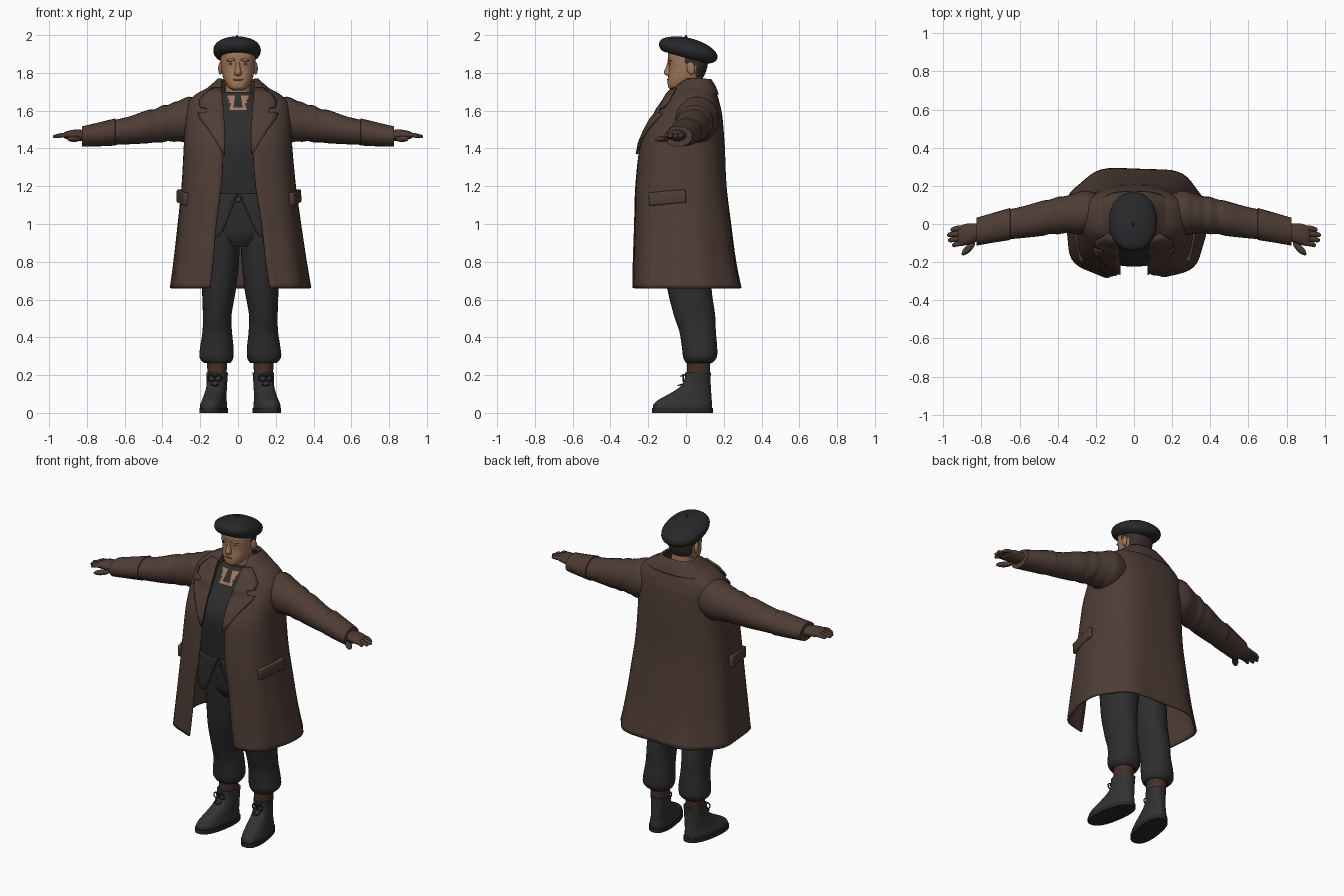
import bpy, bmesh, math
from mathutils import Vector, Matrix


def mat(name, r, g, b):
    m = bpy.data.materials.new(name)
    m.diffuse_color = (r, g, b, 1)
    return m


COAT = mat("brown wool", 0.078, 0.046, 0.036)
DARK = mat("charcoal cloth", 0.027, 0.027, 0.028)
BERET = mat("black felt", 0.020, 0.021, 0.022)
BOOT = mat("boot leather", 0.032, 0.032, 0.033)
SKIN = mat("skin", 0.36, 0.19, 0.105)
HAIR = mat("dark hair", 0.04, 0.028, 0.022)
GLOVE = mat("brown leather", 0.075, 0.043, 0.033)
SOCK = mat("red brown sock", 0.065, 0.028, 0.02)
LIP = mat("lip", 0.24, 0.11, 0.065)
P = 2.7  # squareness of clothed cross-sections


def sp(v, e):
    return math.copysign(abs(v) ** e, v)


def smooth(rows, k=4):
    """Catmull-Rom interpolation between rows of numbers."""
    out = []
    for i in range(len(rows) - 1):
        a, b, c, d = (rows[max(0, i - 1)], rows[i], rows[i + 1], rows[min(len(rows) - 1, i + 2)])
        for j in range(k):
            t = j / k
            out.append([0.5 * (2 * q + (r - p) * t + (2 * p - 5 * q + 4 * r - s) * t * t
                        + (3 * q - p - 3 * r + s) * t ** 3) for p, q, r, s in zip(a, b, c, d)])
    return out + [list(rows[-1])]


def make(name, bm, mats, thick=0, angle=50):
    bmesh.ops.recalc_face_normals(bm, faces=bm.faces)
    me = bpy.data.meshes.new(name)
    bm.to_mesh(me)
    bm.free()
    ob = bpy.data.objects.new(name, me)
    bpy.context.collection.objects.link(ob)
    for m in mats if isinstance(mats, list) else [mats]:
        me.materials.append(m)
    if thick:
        mod = ob.modifiers.new("thickness", 'SOLIDIFY')
        mod.thickness, mod.offset = thick, 0
    bpy.context.view_layer.objects.active = ob
    bpy.ops.object.select_all(action='DESELECT')
    ob.select_set(True)
    bpy.ops.object.shade_smooth_by_angle(angle=math.radians(angle))
    return ob


def loft(name, rings, mats, closed=True, thick=0, rule=None):
    bm = bmesh.new()
    vs = [[bm.verts.new(p) for p in r] for r in rings]
    n = len(vs[0])
    for a, b in zip(vs, vs[1:]):
        for i in range(n if closed else n - 1):
            j = (i + 1) % n
            bm.faces.new((a[i], a[j], b[j], b[i]))
    if closed:
        bm.faces.new(vs[0])
        bm.faces.new(vs[-1])
    if rule:
        for f in bm.faces:
            f.material_index = rule(f.calc_center_median())
    return make(name, bm, mats, thick)


def column(name, rows, mats, s=1, p=2.2, n=32, k=4, rule=None, dx=0.0, turn=0):
    """Upright closed form; row = z, centre x, half width, front y, back y."""
    rings = []
    for z, cx, w, yf, yb in smooth(rows, k):
        ring = []
        for i in range(n):
            t = 2 * math.pi * i / n
            y = (yf + yb) / 2 + (yb - yf) / 2 * sp(math.sin(t), 2 / p)
            x = cx + w * sp(math.cos(t), 2 / p) - turn * (y - 0.06)
            ring.append((s * x + dx, y, z))
        rings.append(ring)
    return loft(name, rings, mats, rule=rule)


def shell(name, rows, m, thick, n=56, wave=0.0):
    """Garment open at the front; row = z, half width, front y, back y, opening."""
    rings = []
    for z, w, yf, yb, xo in smooth(rows):
        a = math.acos(min(1, (xo / w) ** (P / 2)))
        f = max(0, (1.4 - z) / 0.7)
        ring = []
        for i in range(n + 1):
            t = -a + (math.pi + 2 * a) * i / n
            g = 1 + wave * f * math.sin(7 * t + 0.6)
            ring.append((0.01 * f + w * g * sp(math.cos(t), 2 / P),
                         (yf + yb) / 2 + (yb - yf) / 2 * g * sp(math.sin(t), 2 / P), z))
        rings.append(ring)
    return loft(name, rings, m, False, thick)


def tube(name, rows, m, s=1, n=24, k=3):
    """Sideways form along x; row = x, centre y, centre z, half depth, half height."""
    return loft(name, [[(s * x, cy + a * math.cos(2 * math.pi * i / n), cz + b * math.sin(2 * math.pi * i / n))
                        for i in range(n)] for x, cy, cz, a, b in smooth(rows, k)], m)


def ball(name, loc, size, m, rot=(0, 0, 0)):
    bm = bmesh.new()
    bmesh.ops.create_uvsphere(bm, u_segments=20, v_segments=12, radius=1)
    ob = make(name, bm, m)
    ob.location, ob.scale, ob.rotation_euler = loc, size, rot
    return ob


# Long open coat and its standing collar
coat_rows = [(0.66, .365, -.29, .29, .16), (0.8, .345, -.285, .262, .14), (1.0, .32, -.275, .235, .12),
             (1.2, .297, -.265, .21, .09), (1.4, .282, -.243, .20, .078), (1.5, .277, -.205, .193, .078),
             (1.58, .272, -.155, .185, .08), (1.64, .26, -.112, .172, .085), (1.685, .215, -.085, .158, .087),
             (1.72, .15, -.055, .14, .09), (1.75, .11, -.02, .125, .088)]
shell("coat", coat_rows, COAT, 0.012, wave=0.022)
shell("coat_collar", [(1.685, .2, -.098, .168, .09), (1.73, .142, -.055, .15, .088),
                      (1.765, .104, -.01, .128, .084)], COAT, 0.012)
fine = smooth(coat_rows, 8)


def coat_y(x, z):
    z0, w, yf, yb, _ = min(fine, key=lambda r: abs(r[0] - z))
    return (yf + yb) / 2 - (yb - yf) / 2 * max(0, 1 - (abs(x) / w) ** P) ** (1 / P)


# Jacket body with open neck, and its cutaway tails
column("jacket", [(1.13, 0, .2, -.195, .14), (1.3, 0, .22, -.215, .15), (1.42, 0, .22, -.222, .16),
                  (1.5, 0, .21, -.196, .16), (1.58, 0, .19, -.145, .15), (1.65, 0, .125, -.098, .12),
                  (1.70, 0, .085, -.062, .1)], [DARK, SKIN], p=2.5, n=64, k=6,
       rule=lambda c: int(c.y < 0 and 1.61 < c.z < 1.675 and .012 < abs(c.x) < .055 - (1.675 - c.z) * .3))
shell("jacket_tails", [(0.93, .2, -.2, .15, .12), (0.95, .205, -.203, .15, .095), (1.0, .208, -.205, .15, .07),
                       (1.08, .206, -.203, .145, .035), (1.16, .205, -.2, .143, .004)], DARK, 0.012)
ball("belt_buckle", (0, -.187, 1.13), (.018, .01, .015), GLOVE)

# Trouser seat
column("trouser_seat", [(0.88, .008, .12, -.11, .12), (0.93, .006, .185, -.14, .14), (1.0, .005, .195, -.155, .14),
                        (1.17, 0, .19, -.17, .13)], DARK)

for s, side in ((1, "left"), (-1, "right")):
    # Trouser legs, socks and boots
    D = 0.012
    column(side + "_trouser_leg", [(0.275, .122, .06, .01, .13), (0.265, .122, .07, .0, .138),
                                   (0.295, .126, .09, -.015, .163), (0.35, .124, .088, -.022, .165),
                                   (0.43, .122, .078, -.035, .158), (0.52, .122, .076, -.065, .154),
                                   (0.66, .112, .09, -.1, .135), (0.82, .102, .096, -.125, .135),
                                   (0.97, .098, .097, -.14, .13)], DARK, s, dx=D)
    column(side + "_sock", [(0.19, .123, .05, .005, .125), (0.29, .123, .054, .005, .13)], SOCK, s, dx=D)
    column(side + "_boot", [(0.022, .13, .066, -.175, .138), (0.045, .13, .066, -.172, .138),
                            (0.07, .128, .06, -.145, .136), (0.1, .126, .056, -.09, .134),
                            (0.135, .124, .053, -.035, .132), (0.17, .123, .053, -.01, .13),
                            (0.215, .123, .056, -.004, .132)], BOOT, s, p=2.3, dx=D, turn=.14)
    column(side + "_boot_sole", [(0, .13, .07, -.18, .143), (0.025, .13, .07, -.18, .143)],
           BERET, s, p=2.4, k=1, dx=D, turn=.14)
    for j, (ox, oz, r) in enumerate([(-.018, .185, .5), (.018, .185, -.5), (0, .15, 0), (0, .2, 0)]):
        bpy.ops.mesh.primitive_torus_add(major_radius=.018, minor_radius=.004, major_segments=14, minor_segments=6,
                                         location=(s * .135 + D + ox, -.01 - (.2 - oz) * .3, oz),
                                         rotation=(math.pi / 2 if j < 2 else .3, r, 0))
        lace = bpy.context.object
        lace.name = side + "_boot_lace"
        lace.data.materials.append(BERET)

    # Sleeve with folds, and the turned cuff
    tube(side + "_sleeve", [(.19, .06, 1.555, .10, .105), (.26, .06, 1.552, .115, .122), (.31, .055, 1.545, .108, .108),
                            (.34, .052, 1.54, .1, .105), (.37, .048, 1.535, .097, .096), (.40, .044, 1.53, .098, .098),
                            (.44, .038, 1.52, .09, .088), (.48, .03, 1.515, .092, .088), (.58, .01, 1.495, .083, .073),
                            (.68, -.005, 1.482, .077, .064)], COAT, s)
    tube(side + "_cuff", [(.645, .0, 1.487, .07, .055), (.65, .0, 1.487, .084, .072), (.74, -.02, 1.474, .078, .063),
                          (.825, -.04, 1.463, .073, .054), (.826, -.04, 1.464, .05, .036)], COAT, s, k=1)
    # Gloved hand
    tube(side + "_palm", [(.8, -.04, 1.465, .042, .028), (.84, -.047, 1.47, .05, .03), (.88, -.055, 1.472, .056, .026),
                          (.915, -.062, 1.47, .05, .018), (.925, -.062, 1.47, .03, .008)], GLOVE, s)
    for j, (y, tip) in enumerate([(-.02, .963), (-.047, .98), (-.074, .975), (-.1, .955)]):
        tube(side + "_finger", [(.89, y, 1.472, .013, .012), (.93, y - .004, 1.47, .0145, .0125),
                                (tip - .01, y - .01, 1.464, .012, .01), (tip, y - .01, 1.463, .004, .004)],
             GLOVE, s, n=10)
    ball(side + "_thumb", (s * .868, -.128, 1.45), (.048, .018, .016), GLOVE, (0, 0, -s * .8))

    # Lapel: strip that follows the coat front, with a notch
    bm, prev = bmesh.new(), None
    for z, xi, xo in [(1.37, .07, .078), (1.43, .07, .112), (1.5, .07, .158), (1.555, .073, .2), (1.585, .075, .212),
                      (1.59, .075, .165), (1.605, .077, .165), (1.61, .077, .2), (1.645, .08, .205),
                      (1.68, .084, .175), (1.71, .088, .135)]:
        row = [bm.verts.new((s * x, coat_y(x, z) - .016, z + (.008 if z > 1.6 else 0)))
               for x in [xi + (xo - xi) * i / 5 for i in range(6)]]
        if prev:
            for i in range(5):
                bm.faces.new((prev[i], prev[i + 1], row[i + 1], row[i]))
        prev = row
    make(side + "_lapel", bm, COAT, 0.012)

    # Pocket flap
    bm = bmesh.new()
    bmesh.ops.create_cube(bm, size=1, matrix=Matrix.Diagonal((.03, .2, .07, 1)))
    bmesh.ops.bevel(bm, geom=bm.edges[:], offset=.008, segments=2, affect='EDGES', profile=.5)
    flap = make(side + "_pocket_flap", bm, COAT)
    flap.location, flap.rotation_euler = (s * .297 + .005, -.098, 1.14), (.09, 0, -s * .2)

    # Ear, eye, brow
    ball(side + "_ear", (s * .092, .025, 1.825), (.012, .022, .034), SKIN, (.15, 0, s * -.3))
    ball(side + "_eye", (s * .034, -.083, 1.848), (.014, .006, .006), HAIR)
    ball(side + "_brow", (s * .036, -.087, 1.868), (.026, .01, .007), SKIN, (0, s * .12, s * .2))

# Neck and head; hair is the back and temples of the head
column("neck", [(1.6, 0, .075, -.06, .1), (1.68, 0, .068, -.045, .095), (1.78, 0, .066, -.035, .09)], SKIN)
column("head", [(1.708, 0, .025, -.075, -.02), (1.72, 0, .048, -.092, .02), (1.745, 0, .066, -.097, .06),
                (1.775, 0, .079, -.095, .09), (1.82, 0, .088, -.09, .11), (1.87, 0, .092, -.095, .118),
                (1.92, 0, .09, -.09, .115), (1.955, 0, .06, -.05, .07)], [SKIN, HAIR], p=2.3, n=48, k=5,
       rule=lambda c: int((c.y > .05 and c.z > 1.775) or (c.y > -.012 and c.z > 1.85)))
column("nose", [(1.784, 0, .01, -.095, -.07), (1.79, 0, .018, -.11, -.07), (1.805, 0, .018, -.117, -.07),
                (1.835, 0, .011, -.105, -.07), (1.87, 0, .009, -.094, -.07)], SKIN, n=16)
ball("mouth", (0, -.094, 1.764), (.026, .006, .005), LIP)

# Tilted beret with a small stalk
beret = column("beret", [(-.045, 0, .08, -.1, .1), (-.046, 0, .1, -.128, .118), (-.03, 0, .118, -.15, .148),
                         (-.006, 0, .126, -.158, .16), (.02, 0, .116, -.144, .148), (.042, 0, .085, -.1, .11),
                         (.055, 0, .045, -.05, .06), (.059, 0, .008, -.01, .012)], BERET)
beret.location, beret.rotation_euler = (-.005, .013, 1.925), (-.27, 0, 0)
ball("beret_stalk", (-.005, .0, 1.988), (.007, .007, .012), BERET)
